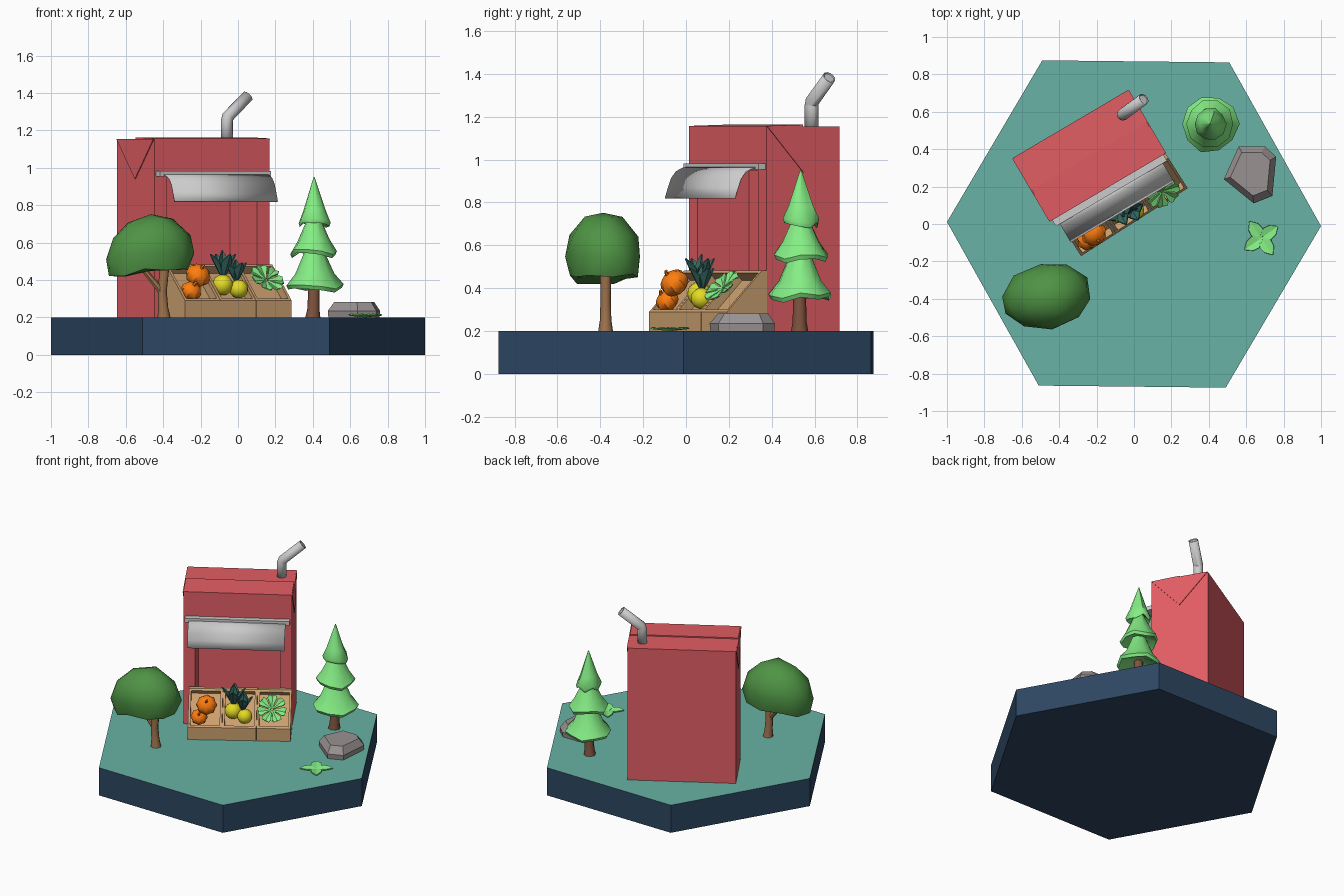
import bpy, bmesh, math, random
from mathutils import Vector, Matrix

if "Cube" in bpy.data.objects:
    bpy.data.objects.remove(bpy.data.objects["Cube"])

random.seed(4)
MATS = {}
RED, TEAL, NAVY = (.885, .365, .39), (.41, .70, .645), (.175, .275, .385)
WOOD, BARK, PINEBARK = (.8, .63, .44), (.62, .45, .3), (.5, .33, .25)
GREEN, DARKGREEN, LEAFBLUE = (.52, .93, .52), (.31, .58, .27), (.22, .43, .4)
ORANGE, YELLOW, STONE = (1, .49, .06), (.9, .86, .14), (.6, .57, .57)


def mat(c):
    # screen colour to linear
    if c not in MATS:
        m = bpy.data.materials.new("paint")
        m.diffuse_color = (*[((v + .055) / 1.055) ** 2.4 for v in c], 1)
        m.use_nodes = True
        m.node_tree.nodes["Principled BSDF"].inputs["Base Color"].default_value = m.diffuse_color
        MATS[c] = m
    return MATS[c]


def soften(me, deg):
    me.shade_smooth()
    me.set_sharp_from_angle(angle=math.radians(deg))


def build(name, verts, faces, col=None, M=Matrix(), thick=0, smooth=0):
    me = bpy.data.meshes.new(name)
    me.from_pydata([M @ Vector(v) for v in verts], [], faces)
    bm = bmesh.new()
    bm.from_mesh(me)
    bmesh.ops.recalc_face_normals(bm, faces=bm.faces)
    bm.to_mesh(me)
    bm.free()
    ob = bpy.data.objects.new(name, me)
    bpy.context.collection.objects.link(ob)
    if col:
        me.materials.append(mat(col))
    if thick:
        s = ob.modifiers.new("thickness", 'SOLIDIFY')
        s.thickness = thick
    if smooth:
        soften(me, smooth)
    return ob


def loft(name, rings, col=None, M=Matrix(), cap=True, thick=0, smooth=0):
    n = len(rings[0])
    verts = [v for r in rings for v in r]
    faces = [(k * n + i, k * n + (i + 1) % n, (k + 1) * n + (i + 1) % n, (k + 1) * n + i)
             for k in range(len(rings) - 1) for i in range(n)]
    if cap:
        faces += [tuple(range(n)), tuple(range(len(verts) - n, len(verts)))]
    return build(name, verts, faces, col, M, thick, smooth)


def prism(name, pts, a, b, axis, col=None, M=Matrix()):
    # profile in the two other axes, extruded from a to b along the axis
    put = {'x': lambda p, t: (t, *p), 'y': lambda p, t: (p[0], t, p[1]), 'z': lambda p, t: (*p, t)}[axis]
    return loft(name, [[put(p, t) for p in pts] for t in (a, b)], col, M)


def tube(name, path, radii, n, col=None, M=Matrix(), cap=True, thick=0):
    path = [Vector(p) for p in path]
    rings = []
    for i, p in enumerate(path):
        t = path[min(i + 1, len(path) - 1)] - path[max(i - 1, 0)]
        q = Vector((0, 0, 1)).rotation_difference(t)
        rings.append([p + q @ Vector((radii[i] * math.cos(2 * math.pi * k / n),
                                      radii[i] * math.sin(2 * math.pi * k / n), 0)) for k in range(n)])
    return loft(name, rings, col, M, cap, thick, 50)


def place(pos, *turns):
    M = Matrix.Translation(pos)
    for deg, ax in turns:
        M = M @ Matrix.Rotation(math.radians(deg), 4, ax)
    return M


def rect(x0, x1, y0, y1):
    return [(x0, y0), (x1, y0), (x1, y1), (x0, y1)]


def leaf(name, outline, col, M, fold=.15):
    # outline: half widths along the length; midrib lower than the edges
    n = len(outline)
    verts = [(0, y, 0) for w, y in outline] + [(s * w, y, w * fold) for s in (1, -1) for w, y in outline]
    faces = [(i, i + 1, o + i + 1, o + i) for o in (n, 2 * n) for i in range(n - 1)]
    return build(name, verts, faces, col, M, .006)


# hexagonal island
hexa = [(math.cos(math.pi * k / 3 - .011), 1.004 * math.sin(math.pi * k / 3 - .011)) for k in range(6)]
base = prism("island_base", hexa, 0, .2, 'z', NAVY)
base.data.materials.append(mat(TEAL))
for p in base.data.polygons:
    if p.normal.z > .9:
        p.material_index = 1

# carton shop: body with recessed stall
B = place((-.24, .365, 0), (30.5, 'Z'))
body = prism("carton_body", rect(-.357, .357, -.197, .197), .2, 1.155, 'z', RED, B)
cutter = prism("stall_cutter", rect(-.279, .279, -.3, .083), .1, .95, 'z', RED, B)
cutter.hide_render = True
cutter.hide_viewport = True
cut = body.modifiers.new("stall", 'BOOLEAN')
cut.object = cutter
cut.solver = 'EXACT'
# carton folds: top seam flap and side triangles
prism("top_flap", [(-.197, 1.15), (0, 1.15), (0, 1.163), (-.197, 1.157)], -.357, .357, 'x', RED, B)
for s, side in ((-1, "left"), (1, "right")):
    prism(side + "_fold", [(-.195, 1.154), (.195, 1.154), (0, .94)], s * .35, s * .362, 'x', RED, B)

# drinking straw chimney
tube("straw", [(-.06, .585, 1.14), (-.06, .585, 1.25), (-.055, .589, 1.272), (.052, .668, 1.383)],
     [.027, .027, .028, .027], 12, cap=False, thick=-.005)
tube("straw_inner_end", [(.04, .659, 1.37), (.05, .6665, 1.381)], [.025, .025], 12)
tube("straw_collar", [(-.06, .585, 1.235), (-.06, .585, 1.25)], [.03, .03], 12)

# awning rail and curved sheet
prism("awning_rail", rect(-.235, -.195, .953, .982), -.345, .345, 'x', None, B)
prof = [(-.215, .967), (-.255, .962), (-.29, .945), (-.315, .915), (-.333, .87), (-.35, .82)]
n = len(prof)
build("awning_sheet", [(x, y, z) for x in (-.32, .32) for y, z in prof],
      [(i, i + 1, i + n + 1, i + n) for i in range(n - 1)], None, B, .006, 40)

# sloped crates with sunken trays
K = place((.002, .01, 0), (32.5, 'Z'))
for i in range(3):
    x = (i - 1) * .226
    c = prism("crate", [(0, .2), (.22, .2), (.22, .482), (.192, .482), (0, .29)],
              x - .112, x + .112, 'x', WOOD)
    bm = bmesh.new()
    bm.from_mesh(c.data)
    top = [f for f in bm.faces if f.normal.y < -.3 and f.normal.z > .3]
    bmesh.ops.inset_region(bm, faces=top, thickness=.022)
    new = bmesh.ops.extrude_face_region(bm, geom=top)
    bmesh.ops.translate(bm, vec=(0, .035, -.035), verts=[v for v in new['geom'] if isinstance(v, bmesh.types.BMVert)])
    bmesh.ops.delete(bm, geom=top, context='FACES_ONLY')
    bmesh.ops.recalc_face_normals(bm, faces=bm.faces)
    bm.to_mesh(c.data)
    bm.free()
    c.data.transform(K)


def gourd(name, pos, R, col, lobes, squash):
    M = place(pos, (32, 'Z'), (45, 'X'))
    rings = []
    for k in range(8):
        a = math.radians(-82 + 164 * k / 7)
        r = R * math.cos(a)
        rings.append([(r * (1 - lobes * (j % 2)) * math.cos(j * math.pi / 8),
                       r * (1 - lobes * (j % 2)) * math.sin(j * math.pi / 8),
                       R * squash * math.sin(a)) for j in range(16)])
    loft(name, rings, col, M, smooth=50)
    return M


# pumpkins
for pos, R in (((-.214, -.054, .425), .07), ((-.25, -.088, .342), .057)):
    M = gourd("pumpkin", pos, R, ORANGE, .12, .8)
    tube("pumpkin_stem", [(0, 0, R * .7), (0, 0, R * .9), (.008, .004, R * 1.1)], [.012, .008, .007], 6, ORANGE, M)

# yellow fruit with leafy crowns
for pos, R, crown, L in (((-.082, .062, .374), .056, (-.08, .065, .41), .15),
                         ((.004, .072, .352), .05, (-.01, .075, .39), .12)):
    gourd("yellow_fruit", pos, R, YELLOW, 0, 1)
    for k in range(5):
        tilt = 5 if k == 4 else 30
        leaf("crown_leaf", [(.004, 0), (.022, L * .35), (.03, L * .62), (.018, L * .82), (.001, L)], LEAFBLUE,
             place(crown, (k * 90 + 30, 'Z'), (90 - tilt, 'X')), .4)

# leafy greens, lying on the slope
for k in range(7):
    leaf("salad_leaf", [(.006, .008), (.014, .04), (.031, .075), (.025, .095), (.005, .093)], GREEN,
         place((.15, .175, .4), (32, 'Z'), (45, 'X'), (k * 360 / 7, 'Z'), (8, 'X')), .35)

# broadleaf tree
tube("tree_trunk", [(-.395, -.375, .19), (-.4, -.375, .25), (-.405, -.375, .34), (-.39, -.375, .5)],
     [.036, .027, .024, .026], 8, BARK)
tube("tree_branch", [(-.403, -.375, .33), (-.45, -.38, .39), (-.51, -.385, .46)], [.02, .018, .014], 7, BARK)
bm = bmesh.new()
bmesh.ops.create_icosphere(bm, subdivisions=2, radius=1)
for v in bm.verts:
    x, y, z = v.co
    z = max(z, -.5 + .12 * x) * (.2 if z > 0 else .21)
    v.co = (x * .247, y * (.178 + .012 * x), z - .03 * x * x + .012 * x)
    v.co += Vector([random.uniform(-.008, .008) for _ in range(3)])
crown = bpy.data.meshes.new("tree_crown")
bm.to_mesh(crown)
bm.free()
crown.transform(place((-.47, -.388, .555), (12, 'Z')))
crown.materials.append(mat(DARKGREEN))
soften(crown, 45)
bpy.context.collection.objects.link(bpy.data.objects.new("tree_crown", crown))

# pine tree
tube("pine_trunk", [(.4, .53, .19), (.403, .53, .24), (.408, .53, .42)], [.042, .033, .028], 8, PINEBARK)
for R, z0, z1, rt in ((.155, .345, .56, .05), (.127, .53, .73, .035), (.086, .695, .95, .003)):
    wob = [random.uniform(.94, 1.04) for _ in range(10)]
    drop = [random.uniform(-.015, .015) for _ in range(10)]
    rings = [[(.407 + r * w * math.cos(k * math.pi / 5), .535 + r * w * math.sin(k * math.pi / 5), z + d * f)
              for k, (w, d) in enumerate(zip(wob, drop))]
             for r, z, f in ((R * .35, z0 + .045, 0), (R * .93, z0, 1), (R, z0 + .02, 1),
                             (R * .68, z0 + .085, .4), (rt, z1, 0))]
    loft("pine_tier", rings, GREEN, smooth=50)

# rock
outline = [(.48, .24), (.56, .415), (.70, .415), (.76, .36), (.74, .15), (.64, .11)]
loft("rock", [[(.625 + (x - .625) * s, .28 + (y - .28) * s, z) for x, y in outline]
              for s, z in ((.97, .19), (1, .235), (.76, .283))], STONE)

# ground plant
for k in range(4):
    leaf("ground_leaf", [(.01, 0), (.036, .04), (.03, .075), (.002, .108)], GREEN,
         place((.68, -.075, .206), (k * 90 + 35, 'Z'), (5, 'X')), .25)
